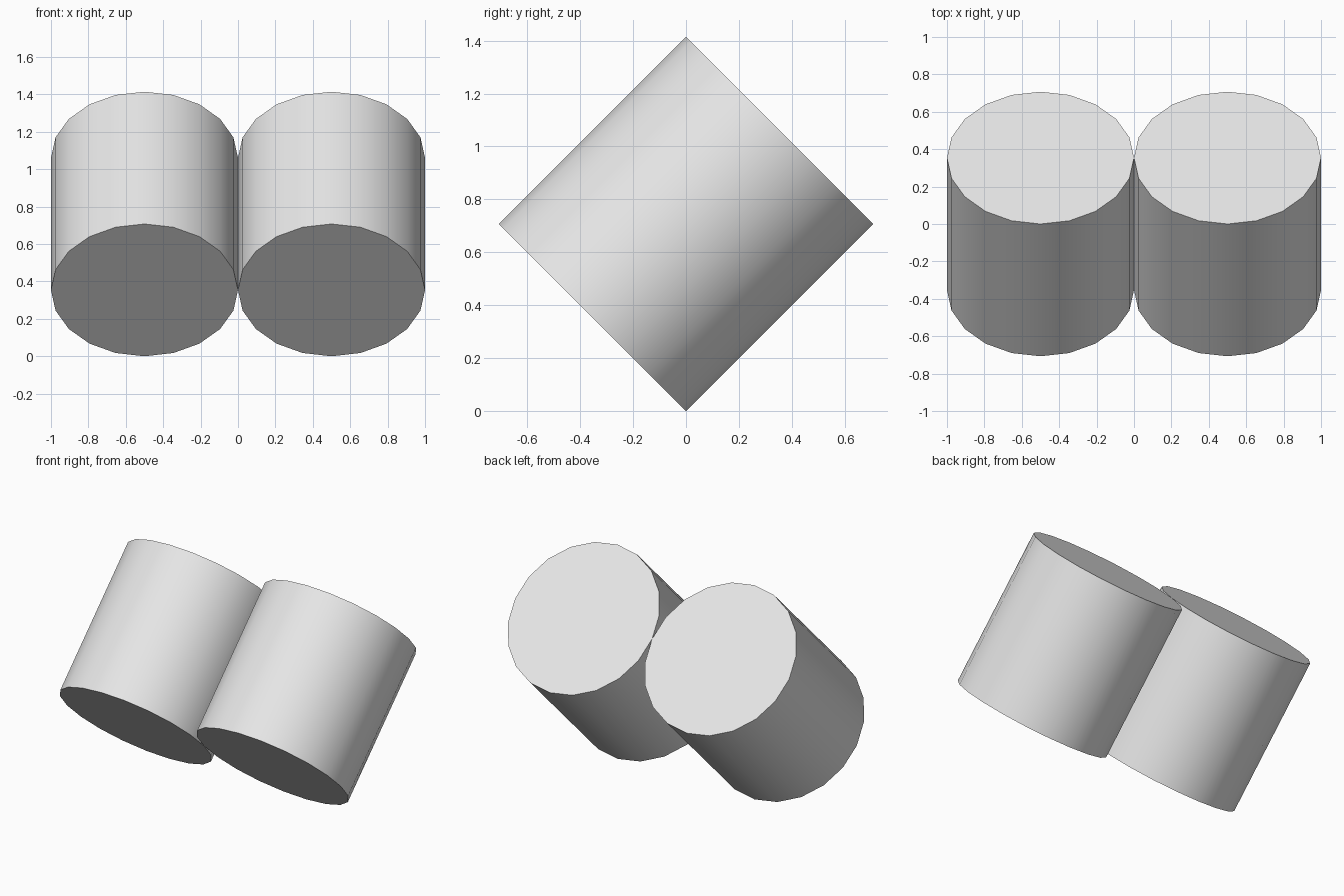
import bpy
import math

cube = bpy.data.objects.get("Cube")
if cube:
    bpy.data.objects.remove(cube, do_unlink=True)

# Single plain grey
grey = bpy.data.materials.new("light_grey")
grey.use_nodes = True
colour = (0.8, 0.8, 0.8, 1.0)
grey.diffuse_color = colour
grey.node_tree.nodes["Principled BSDF"].inputs["Base Color"].default_value = colour

RADIUS, HEIGHT = 0.5, 1.0
TILT = math.radians(-45)            # top leans towards the back
CENTRE_Z = math.sqrt(0.5)           # lowest rim point rests on z = 0


def tilted_cylinder(name, x):
    bpy.ops.mesh.primitive_cylinder_add(
        vertices=20, radius=RADIUS, depth=HEIGHT,
        location=(x, 0, CENTRE_Z), rotation=(TILT, 0, 0))
    obj = bpy.context.object
    obj.name = name
    obj.data.materials.append(grey)
    # Smooth round side, crisp flat caps
    bpy.ops.object.shade_smooth_by_angle(angle=math.radians(30))
    return obj


# Two cylinders touching side by side
tilted_cylinder("left_cylinder", RADIUS)
tilted_cylinder("right_cylinder", -RADIUS)
